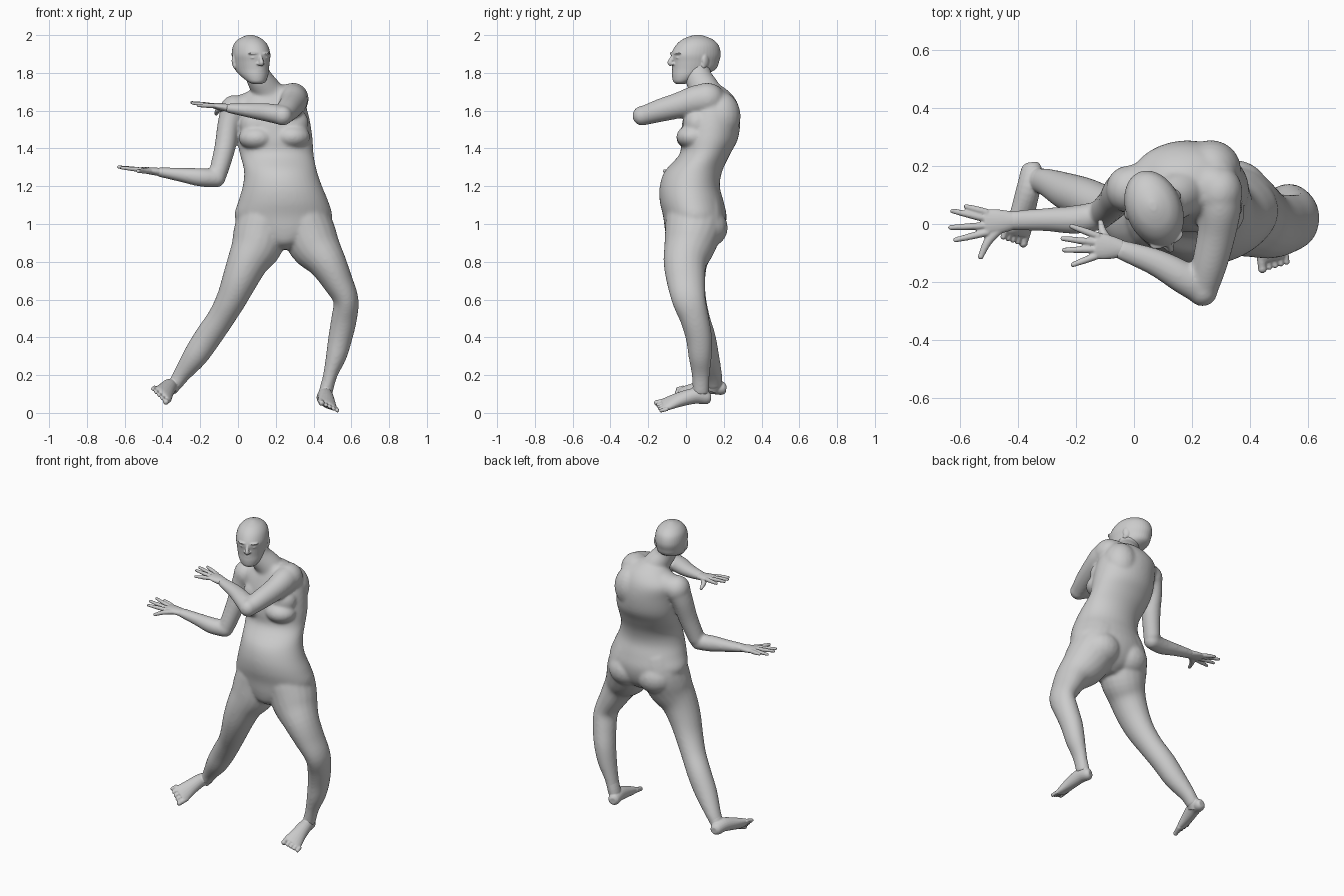
import bpy, bmesh, math
from mathutils import Vector, Matrix

Y, Z = Vector((0, 1, 0)), Vector((0, 0, 1))


def spline(rows, steps=4):
    """Catmull-Rom interpolation through rows of equal length."""
    out = []
    for i in range(len(rows) - 1):
        p0, p1, p2 = rows[max(i - 1, 0)], rows[i], rows[i + 1]
        p3 = rows[min(i + 2, len(rows) - 1)]
        for s in range(steps):
            t = s / steps
            out.append([0.5 * (2 * b + (c - a) * t + (2 * a - 5 * b + 4 * c - d) * t * t
                               + (3 * b - a - 3 * c + d) * t ** 3)
                        for a, b, c, d in zip(p0, p1, p2, p3)])
    return out + [list(rows[-1])]


def skin(bm, rings):
    loops = [[bm.verts.new(p) for p in r] for r in rings]
    n = len(loops[0])
    faces = [bm.faces.new((lo[i], lo[(i + 1) % n], hi[(i + 1) % n], hi[i]))
             for lo, hi in zip(loops, loops[1:]) for i in range(n)]
    faces += [bm.faces.new(loops[0][::-1]), bm.faces.new(loops[-1])]
    bmesh.ops.recalc_face_normals(bm, faces=faces)


def tube(bm, rows, ref=Y, n=20):
    """Limb through rows of (x, y, z, half width, half depth); depth follows ref."""
    rows = spline(rows)
    pts = [Vector(r[:3]) for r in rows]
    rings = []
    for i, r in enumerate(rows):
        t = (pts[min(i + 1, len(pts) - 1)] - pts[max(i - 1, 0)]).normalized()
        b = (ref - t * ref.dot(t)).normalized()
        a = t.cross(b)
        rings.append([pts[i] + a * r[3] * math.cos(k * math.tau / n)
                      + b * r[4] * math.sin(k * math.tau / n) for k in range(n)])
    skin(bm, rings)


def stack(bm, rows, n=40):
    """Horizontal elliptical rings from rows of (z, cx, cy, rx, ry)."""
    skin(bm, [[Vector((cx + rx * math.cos(k * math.tau / n),
                       cy + ry * math.sin(k * math.tau / n), z)) for k in range(n)]
              for z, cx, cy, rx, ry in spline(rows)])


def ball(bm, c, r, rot=0.0):
    r = r if isinstance(r, tuple) else (r, r, r)
    m = Matrix.Translation(c) @ Matrix.Rotation(rot, 4, 'Z') @ Matrix.Diagonal((*r, 1))
    bmesh.ops.create_uvsphere(bm, u_segments=20, v_segments=12, radius=1, matrix=m)


def fuse(name, bm, voxel, smooth):
    """Merge the overlapping pieces into one soft skin."""
    me = bpy.data.meshes.new(name)
    bm.to_mesh(me)
    bm.free()
    ob = bpy.data.objects.new(name, me)
    bpy.context.collection.objects.link(ob)
    m = ob.modifiers.new("fuse", 'REMESH')
    m.mode, m.voxel_size, m.use_smooth_shade = 'VOXEL', voxel, True
    s = ob.modifiers.new("soften", 'SMOOTH')
    s.factor, s.iterations = 0.5, smooth


def hand(name, wrist, knuckles, tips, thumb):
    bm = bmesh.new()
    w, k = Vector(wrist), Vector(knuckles)
    side = Z.cross(k - w).normalized()
    mid = w.lerp(k, 0.55)
    tube(bm, [(*w, .03, .022), (*mid, .043, .019), (*k, .045, .014)], Z)
    for i, tip in enumerate(tips):
        root, tip = k + side * (0.034 - 0.0227 * i) - (k - w) * 0.1, Vector(tip)
        tube(bm, [(*root, .013, .013), (*root.lerp(tip, .5), .012, .012), (*tip, .009, .008)], Z, 10)
        ball(bm, tip, .0088)
    t = Vector(thumb)
    tube(bm, [(*w.lerp(k, .25), .02, .016), (*mid.lerp(t, .5), .016, .014), (*t, .010, .010)], Z, 10)
    ball(bm, t, .0105)
    fuse(name, bm, 0.004, 3)


def foot(name, ankle, centres, up):
    bm = bmesh.new()
    tube(bm, ankle)
    radii = [(.02, .02), (.034, .036), (.04, .042), (.046, .036), (.055, .024), (.052, .014)]
    tube(bm, [(*c, *r) for c, r in zip(centres, radii)], up)
    tip = Vector(centres[-1])
    ahead = (tip - Vector(centres[-2])).normalized()
    side = Y.cross(up).normalized()
    inner = 1 if centres[0][0] < 0 else -1
    for i in range(5):                       # toes, big toe on the inner side
        c = tip + side * inner * (.042 - .0235 * i - (.004 if i else 0)) - up * .002
        r = .0155 if i == 0 else .0105
        end = c + ahead * (.03 - .006 * i)
        tube(bm, [(*(c - ahead * .03), r, r), (*c, r, r), (*end, r * .95, r * .9)], up, 10)
        ball(bm, end, r)
    fuse(name, bm, 0.004, 3)


body = bmesh.new()

# Torso with belly, chest, buttocks, shoulder blade and shoulder girdle
stack(body, [(.865, .243, .03, .05, .07), (.9, .245, .035, .12, .125), (.96, .248, .045, .215, .155),
             (1.04, .24, .047, .258, .168), (1.12, .24, .03, .238, .169), (1.2, .235, .02, .21, .159),
             (1.28, .225, .04, .193, .152), (1.37, .205, .1, .195, .134), (1.45, .195, .123, .2, .152),
             (1.55, .185, .135, .195, .153), (1.63, .172, .142, .185, .135), (1.69, .18, .135, .14, .105),
             (1.735, .17, .115, .075, .068)])
for bx, bz in ((.1, 1.455), (.285, 1.462)):
    ball(body, (bx, .04, bz), (.098, .092, .066))
    ball(body, (bx, .06, bz + .07), (.09, .075, .085))
for bx in (.14, .345):
    ball(body, (bx, .1, .98), (.125, .122, .11))
ball(body, (.265, .185, 1.57), (.105, .105, .13))
tube(body, [(-.02, .125, 1.6, .075, .07), (.13, .14, 1.645, .09, .075), (.29, .125, 1.665, .08, .08)], Z)
tube(body, [(.18, .125, 1.64, .105, .09), (.15, .1, 1.71, .08, .082), (.108, .065, 1.78, .068, .072),
            (.085, .06, 1.86, .063, .066)])

# Raised arm folded across the chest
ball(body, (.293, .11, 1.662), (.082, .092, .086))
tube(body, [(.29, .13, 1.66, .072, .082), (.295, .06, 1.655, .075, .082), (.285, -.03, 1.63, .067, .07),
            (.26, -.14, 1.6, .061, .061), (.237, -.225, 1.573, .052, .051)], Z)
ball(body, (.236, -.232, 1.573), .053)
tube(body, [(.236, -.23, 1.573, .051, .05), (.17, -.185, 1.588, .056, .05),
            (.07, -.13, 1.6, .047, .04), (-.06, -.084, 1.614, .034, .024)], Z)
hand("raised_hand", (-.04, -.085, 1.612), (-.135, -.075, 1.628),
     [(-.21, -.14, 1.627), (-.24, -.09, 1.64), (-.245, -.05, 1.643), (-.215, -.008, 1.638)],
     (-.115, .005, 1.585))

# Lowered arm bent at the elbow
ball(body, (-.02, .12, 1.6), (.077, .082, .083))
tube(body, [(-.02, .12, 1.6, .075, .08), (-.05, .105, 1.52, .06, .068),
            (-.07, .075, 1.4, .056, .058), (-.108, .038, 1.26, .049, .052)])
ball(body, (-.115, .03, 1.243), .05)
tube(body, [(-.115, .03, 1.243, .049, .05), (-.2, .015, 1.247, .049, .05),
            (-.3, .015, 1.26, .038, .041), (-.43, .012, 1.277, .025, .034)])
hand("lowered_hand", (-.41, .012, 1.275), (-.515, .005, 1.287),
     [(-.615, -.055, 1.297), (-.632, -.012, 1.302), (-.625, .045, 1.3), (-.578, .06, 1.295)],
     (-.528, -.112, 1.28))

# Legs
tube(body, [(.31, .045, 1.1, .135, .145), (.355, .045, 1.0, .142, .155), (.405, .02, .89, .135, .137),
            (.47, -.005, .8, .103, .115), (.525, 0, .7, .082, .103), (.571, .015, .6, .067, .09),
            (.562, .045, .5, .068, .077), (.542, .068, .4, .064, .07), (.52, .075, .3, .055, .062),
            (.488, .078, .2, .038, .048), (.465, .078, .1, .034, .042)])
tube(body, [(.165, .045, 1.1, .14, .145), (.13, .045, 1.0, .142, .155), (.1, .02, .89, .137, .137),
            (.052, 0, .8, .11, .115), (.008, 0, .7, .094, .103), (-.036, .018, .6, .08, .09),
            (-.092, .05, .5, .072, .077), (-.16, .085, .4, .072, .072), (-.227, .11, .3, .066, .066),
            (-.3, .143, .2, .045, .049), (-.338, .15, .14, .036, .042)])
fuse("body", body, 0.007, 22)

# Feet, each tilted with its shin
foot("bent_leg_foot", [(.488, .078, .2, .034, .043), (.465, .078, .12, .034, .043), (.46, .07, .08, .03, .04)],
     [(.445, .128, .078), (.45, .11, .08), (.46, .05, .09), (.468, -.03, .072),
      (.474, -.1, .048), (.477, -.125, .042)], Vector((.47, 0, .88)))
foot("stretched_leg_foot", [(-.3, .143, .2, .041, .045), (-.335, .15, .15, .036, .042),
                            (-.35, .14, .12, .03, .04)],
     [(-.352, .212, .128), (-.352, .192, .13), (-.362, .13, .14), (-.38, .055, .122),
      (-.397, -.015, .1), (-.404, -.038, .094)], Vector((.64, 0, .77)))

# Head, built facing -y, then turned
head = bmesh.new()
stack(head, [(1.74, 0, -.085, .02, .02), (1.753, 0, -.078, .046, .045), (1.785, 0, -.043, .071, .086),
             (1.82, 0, -.008, .085, .12), (1.86, 0, 0, .092, .13), (1.9, 0, .003, .096, .136),
             (1.945, 0, .01, .087, .118), (1.975, 0, .012, .065, .086), (1.992, 0, .012, .036, .048),
             (2.001, 0, .012, .01, .014)])
tube(head, [(0, -.122, 1.895, .008, .012), (0, -.135, 1.872, .01, .014),
            (0, -.145, 1.853, .014, .015), (0, -.135, 1.843, .012, .01)], Y, 12)
ball(head, (0, -.12, 1.814), (.024, .009, .006))
ball(head, (0, -.117, 1.803), (.02, .01, .006))
ball(head, (0, -.1, 1.767), (.026, .02, .018))
for s in (-1, 1):
    ball(head, (s * .013, -.13, 1.848), (.009, .012, .007))
    ball(head, (s * .036, -.118, 1.903), (.028, .014, .007), s * .35)
    ball(head, (s * .036, -.114, 1.88), (.015, .012, .006), s * .35)
    ball(head, (s * .091, .022, 1.865), (.011, .022, .034), s * .4)
    ball(head, (s * .09, .012, 1.842), (.009, .013, .02), s * .4)
bmesh.ops.transform(head, verts=head.verts,
                    matrix=Matrix.Translation((.07, .05, 0)) @ Matrix.Rotation(math.radians(22), 4, 'Z'))
fuse("head", head, 0.004, 5)
